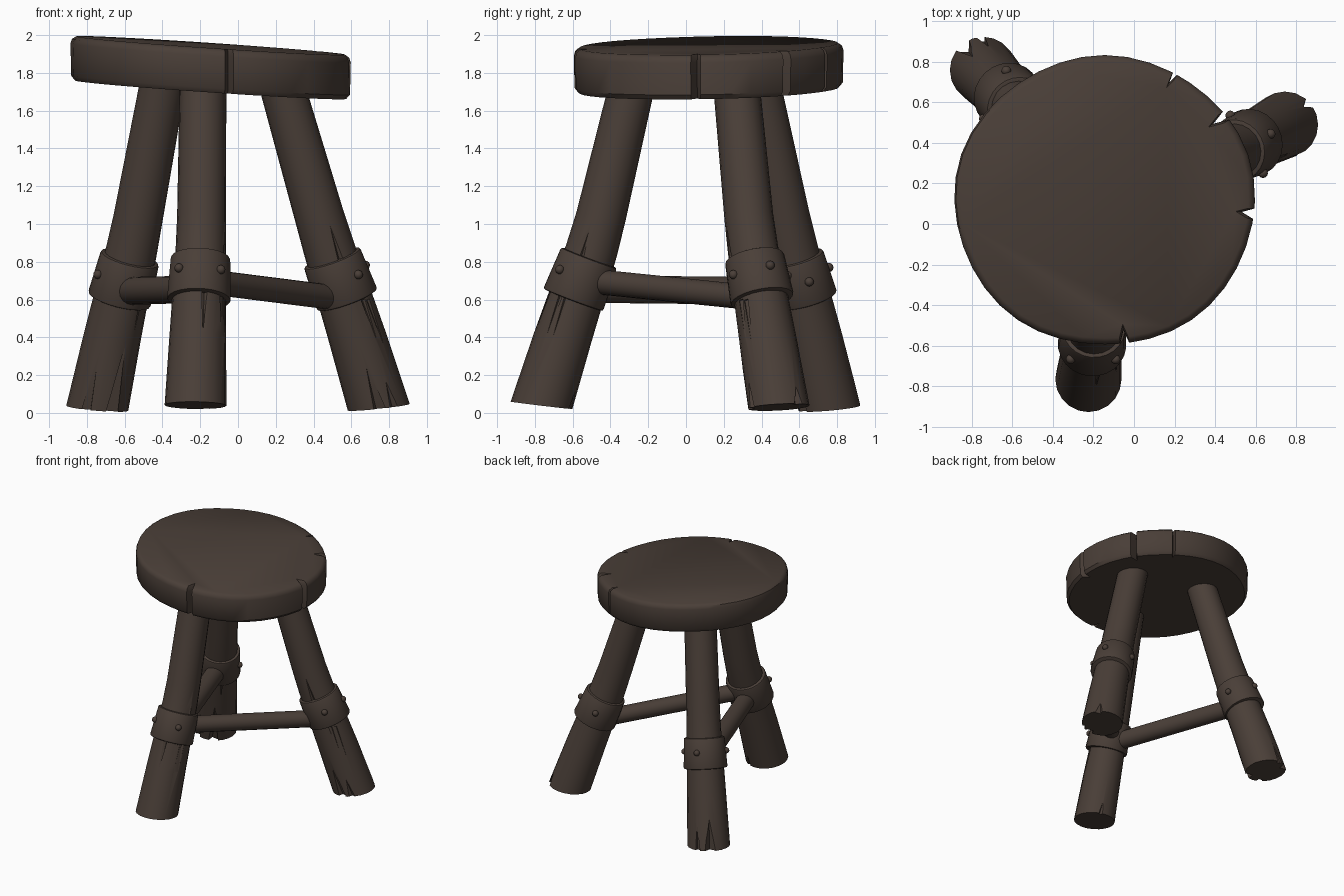
import bpy, bmesh, math
from mathutils import Vector, Matrix

if "Cube" in bpy.data.objects:
    bpy.data.objects.remove(bpy.data.objects["Cube"])

wood = bpy.data.materials.new("dark_brown_wood")
wood.diffuse_color = (0.068, 0.049, 0.039, 1)
wood.use_nodes = True
wood.node_tree.nodes["Principled BSDF"].inputs["Base Color"].default_value = wood.diffuse_color


def finish(bm, name, angle=35):
    bmesh.ops.recalc_face_normals(bm, faces=bm.faces)
    me = bpy.data.meshes.new(name)
    bm.to_mesh(me)
    bm.free()
    me.materials.append(wood)
    ob = bpy.data.objects.new(name, me)
    bpy.context.collection.objects.link(ob)
    if angle:
        smooth(ob, angle)
    return ob


def smooth(ob, angle=35):
    bpy.ops.object.select_all(action='DESELECT')
    ob.select_set(True)
    bpy.context.view_layer.objects.active = ob
    bpy.ops.object.shade_smooth_by_angle(angle=math.radians(angle))


def skin(bm, rings):
    """Join rings of points into a closed tube with end caps."""
    vs = [[bm.verts.new(p) for p in r] for r in rings]
    n = len(vs[0])
    for a, b in zip(vs, vs[1:]):
        for i in range(n):
            bm.faces.new((a[i], a[(i + 1) % n], b[(i + 1) % n], b[i]))
    bm.faces.new(vs[0][::-1])
    bm.faces.new(vs[-1])


def rod(bm, p, q, r1, r2, sides=20):
    """Cone or cylinder between two points."""
    d = q - p
    m = Matrix.Translation((p + q) / 2) @ d.to_track_quat('Z', 'Y').to_matrix().to_4x4()
    return bmesh.ops.create_cone(bm, cap_ends=True, segments=sides, radius1=r1,
                                 radius2=r2, depth=d.length, matrix=m)


# Seat: tilted round slab with split notches in the rim
notches = [(-82, 1.8, .065), (-5, 2.0, .06), (35, 2.0, .075), (61, 0.9, .05)]  # angle, half width, depth
outline = []
for k in range(40):
    a = -180 + k * 9
    if all(abs(a - n[0]) > n[1] + 1 for n in notches):
        outline.append((a, 0))
for a, w, d in notches:
    outline += [(a - w, 0), (a + .3, d), (a + w, 0)]
outline.sort()


def seat_ring(inset, dz):
    ring = []
    for a, d in outline:
        t = math.radians(a)
        r = .728 + .014 * math.cos(2 * t) + .005 * math.sin(5 * t) - d - inset
        x, y = -.145 + r * math.cos(t), .115 + r * math.sin(t)
        ring.append((x, y, 1.945 - .068 * (x + .145) + .02 * (y - .115) + dz))
    return ring


bm = bmesh.new()
skin(bm, [seat_ring(.025, -.235), seat_ring(.004, -.21), seat_ring(0, -.04),
          seat_ring(.008, -.015), seat_ring(.03, 0)])
finish(bm, "seat", 40)

# Leg centre lines: foot, bend, top; rivet angles; cracks (angle, z base, z tip, width)
legs = {
    "front": ([(-.225, -.765, .04), (-.195, -.48, .95), (-.185, -.28, 1.76)], (-50, -130),
              [(-80, .64, .36, .018), (-20, .64, .34, .018), (-15, .80, 1.02, .016),
               (70, -.03, .12, .03), (-35, .64, .38, .016)]),
    "right": ([(.745, .49, .03), (.465, .345, .95), (.225, .265, 1.76)], (25, -50, 110),
              [(-50, .60, .33, .018), (-35, .60, .34, .018), (-75, .80, 1.02, .016),
               (-90, -.04, .26, .05), (-60, -.04, .2, .035), (40, -.04, .15, .06)]),
    "back_left": ([(-.745, .76, .025), (-.55, .55, .95), (-.395, .375, 1.76)], (208, 105, 15),
                  [(-60, -.05, .36, .05), (-110, -.05, .3, .04), (130, -.05, .3, .06),
                   (95, -.05, .22, .04), (-45, .62, .36, .016)]),
}


def centre(pts, z):
    a, b, c = map(Vector, pts)
    p, q = (a, b) if z < b.z else (b, c)
    return p + (q - p) * ((z - p.z) / (q.z - p.z))


def radius(z):
    return .165 - .035 * min(max(z, 0) / .95, 1) - .008 * max(0, z - .95)


for name, (pts, rivets, cracks) in legs.items():
    foot = Vector(pts[0])
    out = Vector((foot.x - pts[1][0], foot.y - pts[1][1], 0)).normalized()

    # Leg: bent tapering log with a slightly slanted foot
    bm = bmesh.new()
    rings = []
    for z, slant in ((foot.z, .12), (.4, .2), (.86, .25), (1.04, .2), (1.76, 0)):
        c = centre(pts, z)
        if z in (.86, 1.04):
            c -= out * .008
        ring = []
        for i in range(20):
            t = i * math.tau / 20
            o = Vector((math.cos(t), math.sin(t), 0)) * radius(z)
            ring.append(c + o + Vector((0, 0, slant * o.dot(out))))
        rings.append(ring)
    skin(bm, rings)
    leg = finish(bm, name + "_leg", 0)

    # Cracks: slim pyramids cut out of the log
    for ang, z0, z1, w in cracks:
        t = math.radians(ang)
        d = Vector((math.cos(t), math.sin(t), 0))
        bm = bmesh.new()
        rod(bm, centre(pts, z0) + d * radius(z0), centre(pts, z1) + d * (radius(z1) + .004), w, 0, 4)
        cutter = finish(bm, "crack_cutter", 0)
        cutter.hide_render = True
        bpy.context.view_layer.objects.active = leg
        mod = leg.modifiers.new("crack", 'BOOLEAN')
        mod.operation = 'DIFFERENCE'
        mod.solver = 'EXACT'
        mod.object = cutter
        bpy.ops.object.modifier_apply(modifier=mod.name)
        bpy.data.objects.remove(cutter)
    smooth(leg, 35)

    # Band: bevelled collar around the leg
    mid = centre(pts, .71)
    axis = (centre(pts, .85) - centre(pts, .5)).normalized()
    axis = (axis - out * .06).normalized()
    bm = bmesh.new()
    rod(bm, mid - axis * .12, mid + axis * .12, .17, .158, 24)
    rim = [e for e in bm.edges if any(len(f.verts) > 4 for f in e.link_faces)]
    bmesh.ops.bevel(bm, geom=rim, offset=.012, segments=2, affect='EDGES', profile=.5)
    finish(bm, name + "_band", 40)

    # Rivets on the band
    bm = bmesh.new()
    for ang in rivets:
        t = math.radians(ang)
        d = Vector((math.cos(t), math.sin(t), 0))
        d = (d - axis * d.dot(axis)).normalized()
        bmesh.ops.create_uvsphere(bm, u_segments=12, v_segments=8, radius=.024,
                                  matrix=Matrix.Translation(mid + d * .166 + axis * .01))
    finish(bm, name + "_rivets", 60)

# Stretchers: two rungs meeting at the front leg
for name, p, q, r1, r2 in (
        ("right_stretcher", (-.2, -.53, .70), (.55, .40, .605), .066, .066),
        ("left_stretcher", (-.215, -.54, .655), (-.6, .6, .645), .072, .074)):
    bm = bmesh.new()
    rod(bm, Vector(p), Vector(q), r1, r2, 16)
    finish(bm, name, 40)
